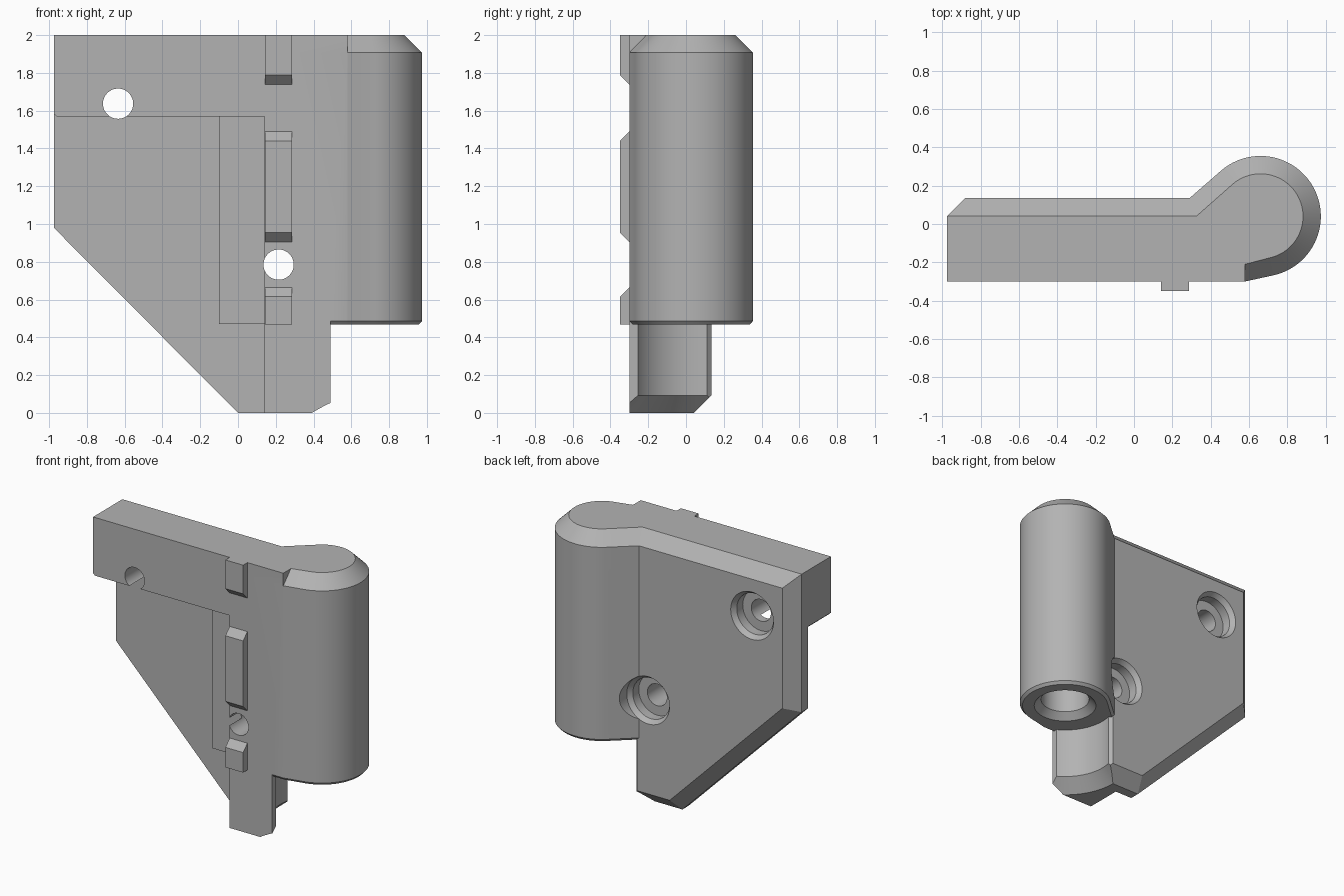
import bpy
import bmesh
from math import cos, sin, radians

if "Cube" in bpy.data.objects:
    bpy.data.objects.remove(bpy.data.objects["Cube"])

grey = bpy.data.materials.new("plain_grey")
grey.use_nodes = True
grey.diffuse_color = (0.45, 0.45, 0.45, 1)
grey.node_tree.nodes["Principled BSDF"].inputs["Base Color"].default_value = (0.45, 0.45, 0.45, 1)

BACK, CH = 0.135, 0.093          # back face and main chamfer
FRONT, PLATE = -0.3, -0.03       # front face and plate front
AX, AY, R = 0.66, 0.04, 0.315    # barrel axis and radius


def loft(name, rings):
    """Solid through rings of equal point count, capped at both ends."""
    bm = bmesh.new()
    loops = [[bm.verts.new(p) for p in ring] for ring in rings]
    n = len(loops[0])
    for a, b in zip(loops, loops[1:]):
        for i in range(n):
            j = (i + 1) % n
            bm.faces.new((a[i], a[j], b[j], b[i]))
    bm.faces.new(loops[0])
    bm.faces.new(loops[-1])
    bmesh.ops.recalc_face_normals(bm, faces=bm.faces)
    mesh = bpy.data.meshes.new(name)
    bm.to_mesh(mesh)
    bm.free()
    mesh.materials.append(grey)
    ob = bpy.data.objects.new(name, mesh)
    bpy.context.collection.objects.link(ob)
    return ob


def box(name, x, y, z):
    return loft(name, [[(x[0], y[0], h), (x[1], y[0], h), (x[1], y[1], h), (x[0], y[1], h)] for h in z])


def turned(name, center, steps, axis="z", n=64):
    """Round solid from (position, radius) steps along z or y."""
    rings = []
    for t, r in steps:
        ring = [(center[0] + r * cos(radians(360 * i / n)),
                 center[1] + r * sin(radians(360 * i / n))) for i in range(n)]
        rings.append([(u, v, t) if axis == "z" else (u, t, v) for u, v in ring])
    return loft(name, rings)


def combine(target, other, operation):
    mod = target.modifiers.new("bool", "BOOLEAN")
    mod.operation, mod.object, mod.solver = operation, other, "EXACT"
    bpy.context.view_layer.objects.active = target
    bpy.ops.object.modifier_apply(modifier=mod.name)
    bpy.data.objects.remove(other)


# Backing plate with chamfered rear edges
def plate_ring(y, d):
    k = d * 0.414
    pts = [(-0.975 + d, 2 - d), (-0.975 + d, 0.98 + k), (k, d), (0.45, d), (0.45, 2 - d)]
    return [(x, y, z) for x, z in pts]


body = loft("bracket_body", [plate_ring(PLATE, 0), plate_ring(BACK - CH, 0), plate_ring(BACK, CH)])

# Lower tab, hollowed to clear the mating barrel
combine(body, box("tab", (0.14, 0.49), (FRONT, 0), (0, 0.6)), "UNION")
combine(body, turned("tab_clearance", (AX, AY),
                     [(-0.1, 0.534), (0.093, 0.34), (0.47, 0.34)]), "DIFFERENCE")
corner = [(0.24, 0.2), (0.8, -0.36), (0.8, 0.2)]
combine(body, loft("tab_corner", [[(x, y, z) for x, y in corner] for z in (-0.1, 0.47)]), "DIFFERENCE")

# Top bar with a softened lower corner
bar = [(-0.975, 2), (-0.975, 1.585), (-0.96, 1.57), (0.2, 1.57), (0.2, 2)]
combine(body, loft("top_bar", [[(x, y, z) for x, z in bar] for y in (FRONT, 0)]), "UNION")

# Step block beside the barrel
combine(body, box("step_block", (-0.1, 0.2), (-0.157, 0), (0.47, 1.6)), "UNION")


# Hinge barrel with flat flanks
def barrel_ring(z, d, front=0.0, notch=0.0):
    arc = [(AX + (R - d) * cos(radians(a)), AY + (R - d) * sin(radians(a)))
           for a in range(-78, 132, 4)]
    pts = [(0.14, FRONT + front), (0.58, FRONT + front)]
    pts += [(0.5805, FRONT + front + 0.0002) if notch == 0 else (0.58, FRONT + notch)]
    pts += arc + [(0.29 + d * 0.4, BACK - d), (0.14, BACK - d)]
    return [(x, y, z) for x, y in pts]


barrel = loft("hinge_barrel", [barrel_ring(0.467, 0.018, 0.018), barrel_ring(0.487, 0),
                               barrel_ring(2 - CH, 0), barrel_ring(2, CH, 0, 0.09)])
combine(body, barrel, "UNION")

# Pin bore with a flared mouth
combine(body, turned("pin_bore", (AX, AY),
                     [(0.4, 0.28), (0.467, 0.215), (0.515, 0.167), (1.75, 0.167)]), "DIFFERENCE")

# Screw holes, counterbored from the back
for center in ((-0.635, 1.637), (0.215, 0.785)):
    combine(body, turned("screw_hole", center, [(-0.5, 0.08), (0.3, 0.08)], "y"), "DIFFERENCE")
    combine(body, turned("counterbore", center,
                         [(0.03, 0.15), (0.1, 0.15), (BACK, 0.175), (0.4, 0.175)], "y"), "DIFFERENCE")

# Front locating ribs with sloped ends
RIB = 0.05
ribs = {"lower_rib": (0.467, 0.665, 0, RIB),
        "middle_rib": (0.905, 1.49, RIB, RIB),
        "upper_rib": (1.738, 2, RIB, 0)}
parts = [body]
for name, (low, high, cut_low, cut_high) in ribs.items():
    side = [(FRONT, low), (FRONT - RIB, low + cut_low), (FRONT - RIB, high - cut_high), (FRONT, high)]
    parts.append(loft(name, [[(x, y, z) for y, z in side] for x in (0.142, 0.287)]))

for ob in parts:
    bpy.ops.object.select_all(action="DESELECT")
    ob.select_set(True)
    bpy.context.view_layer.objects.active = ob
    bpy.ops.object.shade_smooth_by_angle(angle=radians(25))
